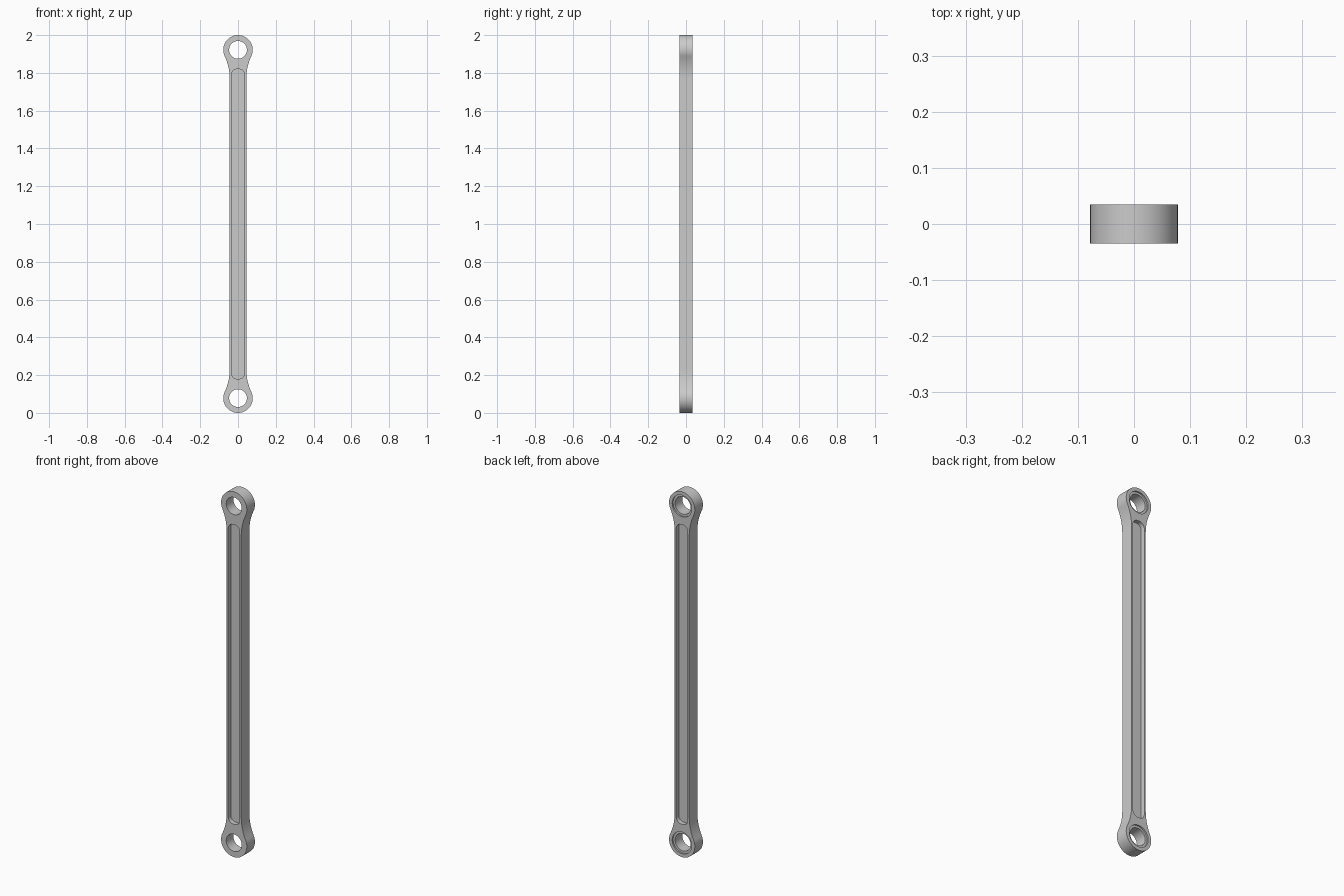
import bpy, bmesh
from math import sin, cos, pi, sqrt, atan2

if "Cube" in bpy.data.objects:
    bpy.data.objects.remove(bpy.data.objects["Cube"])

LENGTH, EYE_R, HOLE_R, BORE_R = 2.0, 0.078, 0.047, 0.059
BAR, HALF_T = 0.044, 0.035
FILLET = 0.28
SLOT_W, SLOT_DEPTH, SLOT_END, SLOT_R = 0.035, 0.024, 0.82, 0.030
MID = LENGTH / 2
EYE_Z = MID - EYE_R          # eye offset from the middle


def arc(cx, cz, r, a0, a1, n):
    return [(cx + r * cos(a0 + (a1 - a0) * i / n),
             cz + r * sin(a0 + (a1 - a0) * i / n)) for i in range(n + 1)]


def four_way(quarter):
    """Mirror a quarter profile (right side, middle to top) into a closed loop."""
    up = [p for p in quarter if p[0] > 1e-6]
    tip = [p for p in quarter if p[0] <= 1e-6]
    right = [(x, -z) for x, z in reversed(up)] + up
    left = [(-x, -z) for x, z in right]
    return right + tip + left + [(x, -z) for x, z in tip]


def prism(name, profile, y0, y1):
    """Extrude an x-z profile from y0 to y1, raised so the rod stands on z = 0."""
    bm = bmesh.new()
    face = bm.faces.new([bm.verts.new((x, y0, z + MID)) for x, z in profile])
    ext = bmesh.ops.extrude_face_region(bm, geom=[face])
    moved = [v for v in ext["geom"] if isinstance(v, bmesh.types.BMVert)]
    bmesh.ops.translate(bm, verts=moved, vec=(0, y1 - y0, 0))
    bmesh.ops.recalc_face_normals(bm, faces=bm.faces)
    mesh = bpy.data.meshes.new(name)
    bm.to_mesh(mesh)
    bm.free()
    ob = bpy.data.objects.new(name, mesh)
    bpy.context.collection.objects.link(ob)
    return ob


def cut(target, cutter):
    cutter.hide_render = True
    mod = target.modifiers.new("cut", 'BOOLEAN')
    mod.operation, mod.solver, mod.object = 'DIFFERENCE', 'EXACT', cutter
    bpy.context.view_layer.objects.active = target
    bpy.ops.object.modifier_apply(modifier=mod.name)
    bpy.data.objects.remove(cutter)


# Rod outline: straight bar flaring through a tangent fillet into a round eye
fx = BAR + FILLET
fz = EYE_Z - sqrt((EYE_R + FILLET) ** 2 - fx ** 2)
ang = atan2(EYE_Z - fz, -fx)
flare = arc(fx, fz, FILLET, pi, ang, 12)
eye = arc(0, EYE_Z, EYE_R, ang - pi, pi / 2, 32)[1:]
rod = prism("link_rod", four_way(flare + eye), -HALF_T, HALF_T)

# Long rounded pockets on the front and the back
pocket = four_way(arc(SLOT_W - SLOT_R, SLOT_END - SLOT_R, SLOT_R, 0, pi / 2, 12))
for s in (-1, 1):
    cut(rod, prism("pocket_cutter", pocket, s * (HALF_T - SLOT_DEPTH), s * 0.1))

# Through holes, with a shallow counterbore on the back
for s in (-1, 1):
    for r, y0 in ((HOLE_R, -0.1), (BORE_R, HALF_T - 0.008)):
        cut(rod, prism("hole_cutter", arc(0, s * EYE_Z, r, 0, 2 * pi, 64)[:-1], y0, 0.1))

bpy.ops.object.select_all(action='DESELECT')
rod.select_set(True)
bpy.context.view_layer.objects.active = rod
bpy.ops.object.shade_smooth_by_angle()
